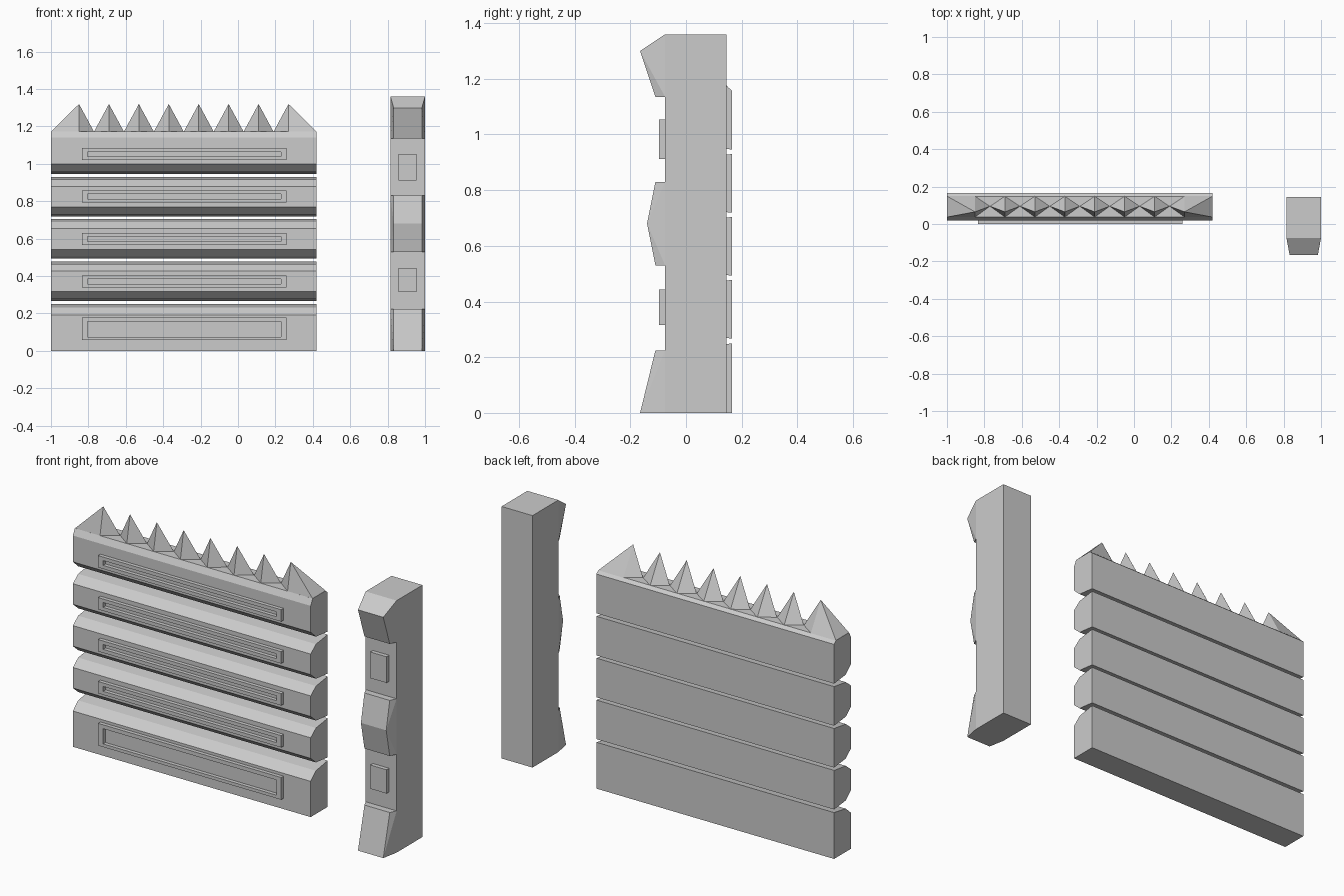
import bpy, bmesh

if "Cube" in bpy.data.objects:
    bpy.data.objects.remove(bpy.data.objects["Cube"])

X0, X1 = -1.0, 0.42          # fence panel ends
P0, P1 = 0.815, 1.0          # post sides


def finish(name, bm):
    bmesh.ops.recalc_face_normals(bm, faces=bm.faces[:])
    me = bpy.data.meshes.new(name)
    bm.to_mesh(me)
    bm.free()
    ob = bpy.data.objects.new(name, me)
    bpy.context.collection.objects.link(ob)
    return ob


def prism(name, profile, x0, x1):
    """Extrude a (y, z) profile along x."""
    bm = bmesh.new()
    face = bm.faces.new([bm.verts.new((x0, y, z)) for y, z in profile])
    ext = bmesh.ops.extrude_face_region(bm, geom=[face])
    moved = [v for v in ext["geom"] if isinstance(v, bmesh.types.BMVert)]
    bmesh.ops.translate(bm, verts=moved, vec=(x1 - x0, 0, 0))
    return finish(name, bm)


def hull(name, points):
    bm = bmesh.new()
    for p in points:
        bm.verts.new(p)
    bmesh.ops.convex_hull(bm, input=bm.verts[:])
    bmesh.ops.dissolve_limit(bm, angle_limit=0.01, verts=bm.verts[:], edges=bm.edges[:])
    return finish(name, bm)


def box(name, x0, x1, y0, y1, z0, z1):
    return prism(name, [(y0, z0), (y1, z0), (y1, z1), (y0, z1)], x0, x1)


def rim(name, outer, inner, y0, y1):
    """Raised rectangular frame: rectangles given as (x0, x1, z0, z1)."""
    bm = bmesh.new()
    rings = []
    for (a, b, c, d), y in ((outer, y1), (outer, y0), (inner, y0), (inner, y1)):
        rings.append([bm.verts.new((x, y, z)) for x, z in ((a, c), (b, c), (b, d), (a, d))])
    for k in range(4):
        r, s = rings[k], rings[(k + 1) % 4]
        for i in range(4):
            j = (i + 1) % 4
            bm.faces.new((r[i], r[j], s[j], s[i]))
    return finish(name, bm)


# Fence boards with chamfered front edges
prism("bottom_board", [(0.165, 0), (0.165, 0.25), (0.065, 0.233), (0.02, 0.193), (0.02, 0)], X0, X1)
for i in range(3):
    z = 0.267 + 0.226 * i
    prism(f"middle_board_{i + 1}",
          [(0.165, z), (0.165, z + 0.211), (0.065, z + 0.197), (0.02, z + 0.161),
           (0.02, z + 0.05), (0.065, z + 0.011)], X0, X1)
prism("top_board", [(0.165, 0.946), (0.165, 1.158), (0.147, 1.173), (0.037, 1.173),
                    (0.02, 1.14), (0.02, 0.998), (0.065, 0.957)], X0, X1)

# Raised rims on the board fronts
rim("board_rim_1", (-0.835, 0.258, 0.058, 0.178), (-0.805, 0.23, 0.075, 0.157), 0, 0.022)
for i in range(4):
    z = 0.372 + 0.2265 * i
    rim(f"board_rim_{i + 2}", (-0.835, 0.258, z - 0.032, z + 0.032),
        (-0.805, 0.23, z - 0.013, z + 0.013), 0, 0.022)

# Row of spikes; the end ones stretch out to the panel ends
for i in range(8):
    t, zb = -0.85 + 0.16 * i, 1.172
    pts = [(t, 0.065, 1.32), (t, 0.037, zb), (t, 0.149, zb)]
    for side, end, last in ((-1, X0, i == 0), (1, X1, i == 7)):
        if last:
            pts += [(end, 0.037, zb), (end, 0.149, zb)]
        else:
            pts.append((t + side * 0.08, 0.095, zb))
    hull(f"spike_{i + 1}", pts)

# Post shaft
box("post_shaft", P0, P1, -0.075, 0.145, 0, 1.36)

# Tapered blocks on the post front: shaft-side heights, then front (y, z) points
blocks = {
    "post_foot": ((0, 0.225), [(-0.165, 0), (-0.11, 0.225)]),
    "post_middle": ((0.53, 0.83), [(-0.11, 0.53), (-0.14, 0.68), (-0.11, 0.83)]),
    "post_cap": ((1.135, 1.36), [(-0.11, 1.135), (-0.165, 1.30)]),
}
for name, (back, front) in blocks.items():
    pts = [(x, -0.075, z) for z in back for x in (P0, P1)]
    pts += [(x, y, z) for y, z in front for x in (P0 + 0.017, P1 - 0.017)]
    hull(name, pts)

# Square pads on the post front
for i, (a, b) in enumerate(((0.315, 0.443), (0.912, 1.053))):
    box(f"post_pad_{i + 1}", 0.858, 0.955, -0.097, -0.07, a, b)
